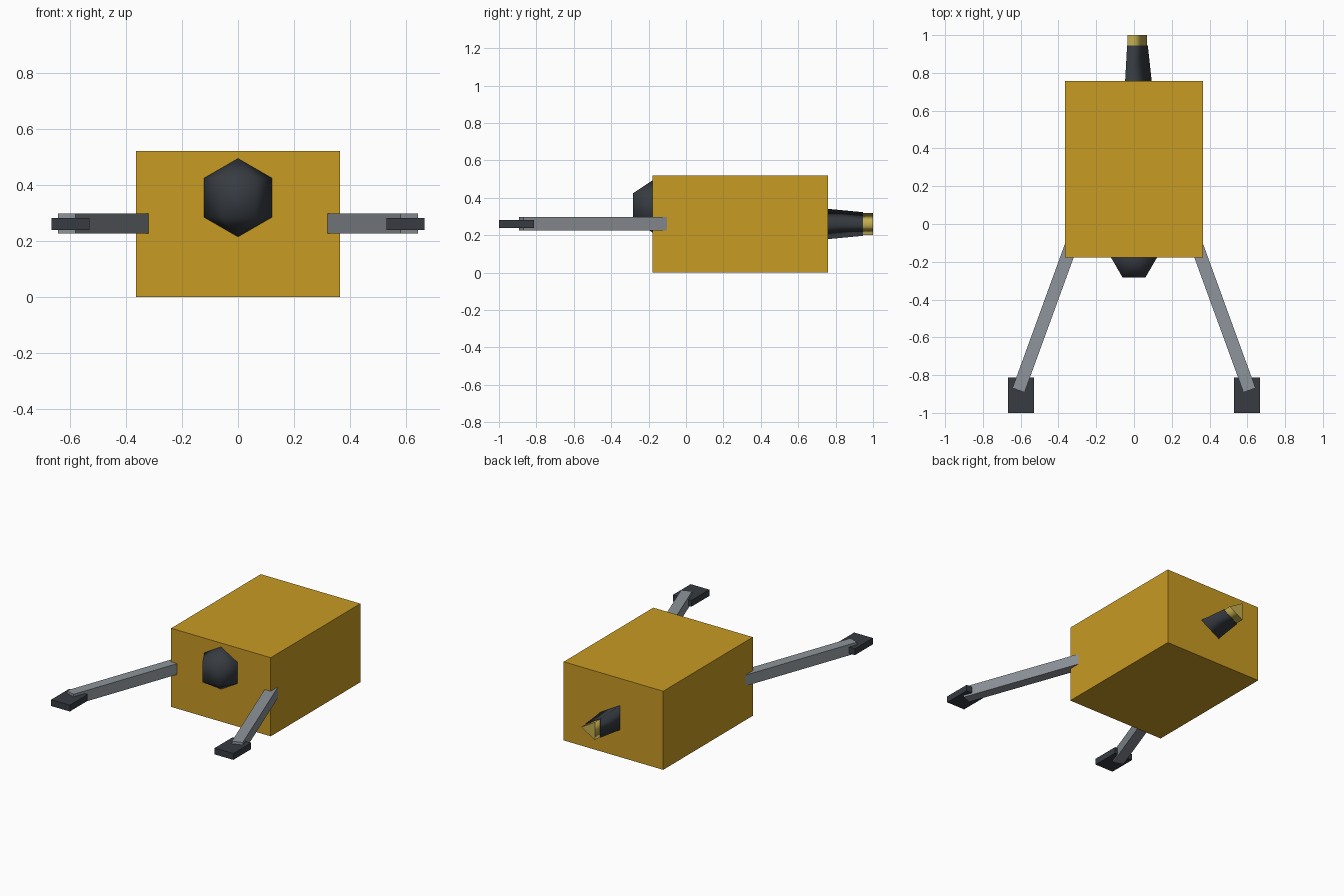
import bpy, bmesh, math
from mathutils import Matrix

old = bpy.data.objects.get("Cube")
if old:
    bpy.data.objects.remove(old, do_unlink=True)


def material(name, rgb):
    m = bpy.data.materials.new(name)
    m.use_nodes = True
    m.diffuse_color = (*rgb, 1)
    m.node_tree.nodes["Principled BSDF"].inputs["Base Color"].default_value = (*rgb, 1)
    return m


amber = material("amber yellow", (0.58, 0.325, 0.017))
grey = material("steel grey", (0.27, 0.297, 0.325))
dark = material("dark slate", (0.038, 0.045, 0.054))
brass = material("pale brass", (0.55, 0.42, 0.08))


def finish(bm, name, mat):
    bmesh.ops.recalc_face_normals(bm, faces=bm.faces)
    mesh = bpy.data.meshes.new(name)
    bm.to_mesh(mesh)
    bm.free()
    mesh.materials.append(mat)
    obj = bpy.data.objects.new(name, mesh)
    bpy.context.collection.objects.link(obj)
    return obj


def box(name, size, centre, mat, turn=0.0):
    bm = bmesh.new()
    place = Matrix.Translation(centre) @ Matrix.Rotation(turn, 4, 'Z')
    bmesh.ops.create_cube(bm, size=1, matrix=place @ Matrix.Diagonal((*size, 1)))
    return finish(bm, name, mat)


def lathe(name, profile, sides, place, mat):
    """Smooth turned shape from (radius, height) pairs; open ends get flat caps."""
    bm = bmesh.new()
    rings = []
    for r, h in profile:
        angles = [math.tau * i / sides for i in range(sides)]
        count = angles if r > 0 else angles[:1]
        rings.append([bm.verts.new((r * math.cos(a), r * math.sin(a), h)) for a in count])
    for low, high in zip(rings, rings[1:]):
        for i in range(sides):
            j = (i + 1) % sides
            corners = [low[i % len(low)], low[j % len(low)],
                       high[j % len(high)], high[i % len(high)]]
            bm.faces.new(list(dict.fromkeys(corners))).smooth = True
    for ring in (rings[0], rings[-1]):
        if len(ring) > 1:
            cap = bm.faces.new(ring)
            for edge in cap.edges:
                edge.smooth = False
    bm.transform(place)
    return finish(bm, name, mat)


# Main body block
box("body", (0.728, 0.936, 0.52), (0, 0.29, 0.26), amber)

# Faceted dome on the front: a coarse six-sided ball half sunk in the body
R = 0.14
ball = [(R * math.sin(math.pi * k / 3) if k % 3 else 0, -R * math.cos(math.pi * k / 3))
        for k in range(4)]
lathe("front_dome", ball, 6, Matrix.Translation((0, -0.178, 0.354)), dark)

# Three-sided tapered nozzle with its tip, pointing backwards
backwards = Matrix.Translation((0, 0, 0.26)) @ Matrix.Rotation(-math.pi / 2, 4, 'X')
lathe("rear_nozzle", [(0.094, 0.755), (0.073, 0.945)], 3, backwards, dark)
lathe("nozzle_tip", [(0.0676, 0.93), (0.0676, 1.0)], 3, backwards, brass)

# Splayed arms with flat feet
splay = math.radians(20)
length = 0.9
for side, label in ((1, "left"), (-1, "right")):
    x = 0.6115 - math.sin(splay) * length / 2
    y = -0.88 + math.cos(splay) * length / 2
    box(label + "_arm", (0.068, length, 0.072), (side * x, y, 0.262), grey, side * splay)
    box(label + "_foot", (0.136, 0.187, 0.042), (side * 0.598, -0.9065, 0.26), dark)
